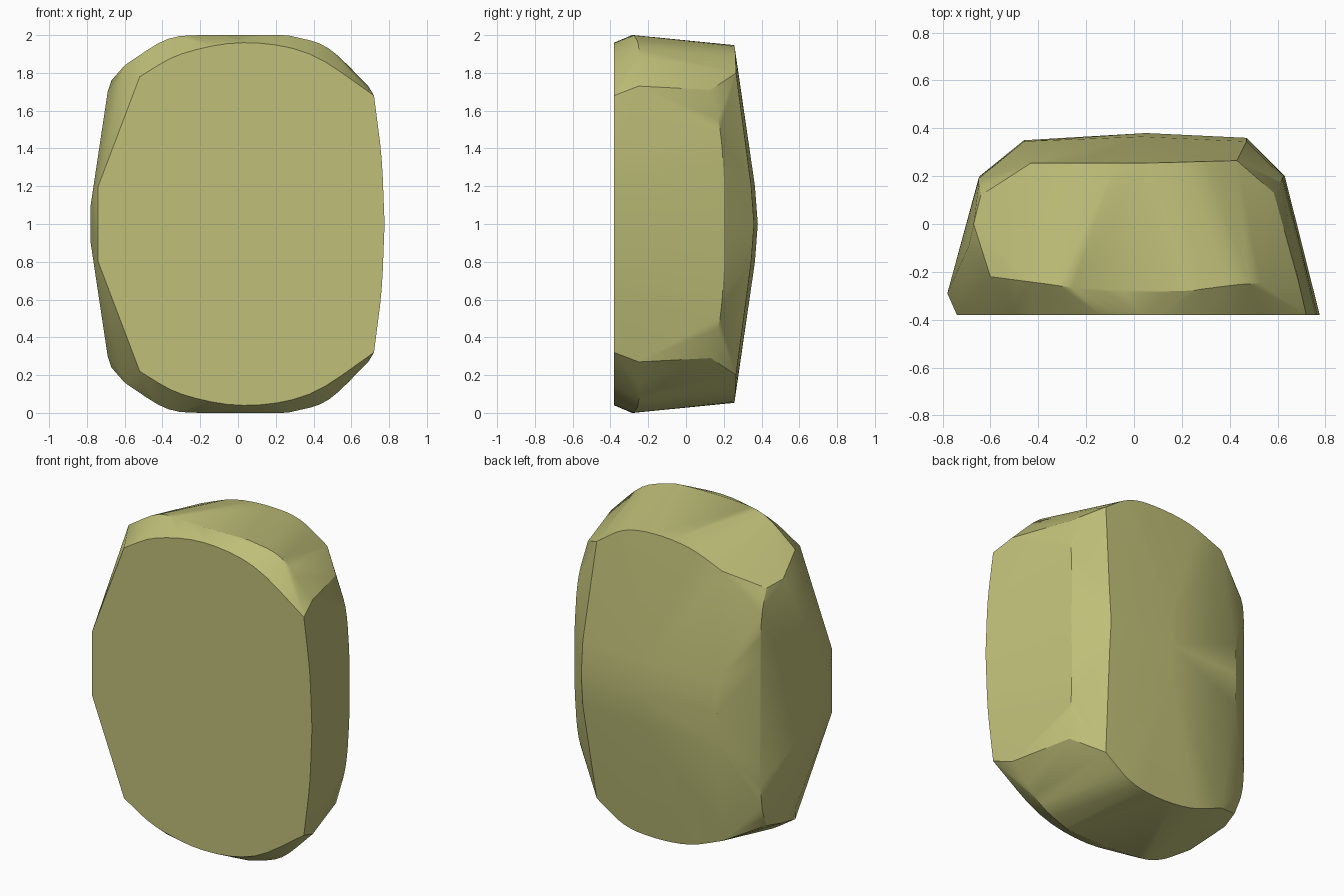
import bpy, bmesh, math
from mathutils import Vector

old = bpy.data.objects.get("Cube")
if old:
    bpy.data.objects.remove(old)

mat = bpy.data.materials.new("olive stone")
mat.use_nodes = True
colour = (0.52, 0.52, 0.19, 1)
mat.diffuse_color = colour
bsdf = mat.node_tree.nodes["Principled BSDF"]
bsdf.inputs["Base Color"].default_value = colour
bsdf.inputs["Roughness"].default_value = 0.8


def curve(points, steps=4):
    """Smooth path through the points, ends included."""
    p = [Vector(q) for q in points]
    p = [2 * p[0] - p[1]] + p + [2 * p[-1] - p[-2]]
    out = [p[1]]
    for a, b, c, d in zip(p, p[1:], p[2:], p[3:]):
        for i in range(1, steps + 1):
            t = i / steps
            out.append(0.5 * (2 * b + (c - a) * t + (2 * a - 5 * b + 4 * c - d) * t ** 2
                              + (3 * b - a - 3 * c + d) * t ** 3))
    return out


# Upper half of each ridge line; the lower half is its mirror about z = 1
front_rim = curve([(-0.52, -0.38, 1.78), (-0.3, -0.38, 1.9), (0.03, -0.38, 1.96),
                   (0.38, -0.38, 1.9), (0.72, -0.38, 1.68)])
right_rim = curve([(0.72, -0.38, 1.68), (0.76, -0.38, 1.35), (0.776, -0.38, 1)])
crown = curve([(-0.6, -0.22, 1.84), (-0.37, -0.25, 1.98), (-0.13, -0.28, 2.0),
               (0.2, -0.28, 2.0), (0.3, -0.27, 1.99), (0.48, -0.25, 1.93), (0.69, -0.25, 1.73)])
left_flank = [(-0.74, -0.38, 1.2), (-0.78, -0.29, 1.1), (-0.69, -0.09, 1.7), (-0.67, 0.0, 1.76)]
left_edge = curve([(-0.64, 0.12, 1.74), (-0.65, 0.18, 1.6), (-0.645, 0.2, 1.3), (-0.64, 0.2, 1)])
right_edge = curve([(0.585, 0.13, 1.71), (0.615, 0.18, 1.5), (0.625, 0.2, 1.25), (0.63, 0.2, 1)])
back_top = curve([(-0.43, 0.255, 1.84), (-0.2, 0.255, 1.925), (0.05, 0.255, 1.947),
                  (0.25, 0.26, 1.915), (0.43, 0.265, 1.80)])
back_face = [(-0.46, 0.345, 1.2), (0.03, 0.365, 1.2), (0.47, 0.345, 1.2),
             (-0.46, 0.35, 1), (0.05, 0.38, 1), (0.47, 0.36, 1)]

points = [Vector(p) for p in front_rim + right_rim + crown + left_flank
          + left_edge + right_edge + back_top + back_face]

# Wrap the ridges in one convex stone
bm = bmesh.new()
for p in points:
    bm.verts.new(p)
    bm.verts.new((p.x, p.y, 2 - p.z))
hull = bmesh.ops.convex_hull(bm, input=bm.verts[:])
loose = {v for v in hull["geom_interior"] + hull["geom_unused"]
         if isinstance(v, bmesh.types.BMVert) and v.is_valid}
bmesh.ops.delete(bm, geom=list(loose), context="VERTS")
bmesh.ops.remove_doubles(bm, verts=bm.verts[:], dist=0.004)
bmesh.ops.dissolve_limit(bm, angle_limit=math.radians(1.5), verts=bm.verts[:], edges=bm.edges[:])
bmesh.ops.recalc_face_normals(bm, faces=bm.faces[:])

mesh = bpy.data.meshes.new("stone")
bm.to_mesh(mesh)
bm.free()
mesh.materials.append(mat)
stone = bpy.data.objects.new("stone", mesh)
bpy.context.collection.objects.link(stone)

# Worn edges: soft between neighbouring facets, crisp at the rim
bpy.context.view_layer.objects.active = stone
stone.select_set(True)
bpy.ops.object.shade_smooth_by_angle(angle=math.radians(28))
